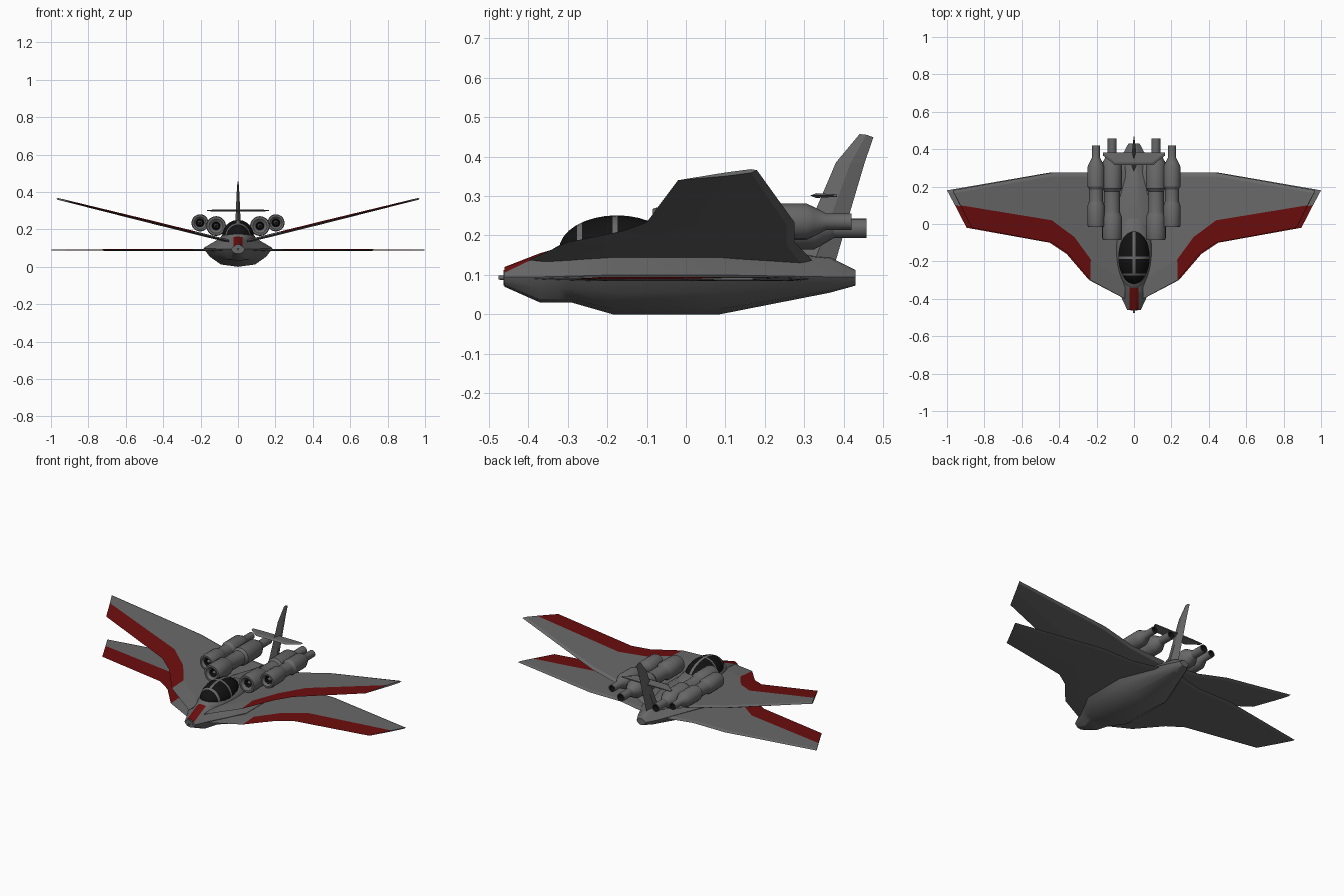
import bpy, bmesh, math
from mathutils import Vector

if "Cube" in bpy.data.objects:
    bpy.data.objects.remove(bpy.data.objects["Cube"])


def material(name, col):
    m = bpy.data.materials.new(name)
    m.diffuse_color = (*col, 1)
    m.use_nodes = True
    m.node_tree.nodes["Principled BSDF"].inputs["Base Color"].default_value = m.diffuse_color
    return m


GREY = material("hull grey", (0.14, 0.14, 0.14))
RED = material("stripe red", (0.15, 0.004, 0.004))
BLACK = material("glass black", (0.006, 0.006, 0.006))


def finish(bm, name, mats, smooth=30, mirror=False):
    bmesh.ops.recalc_face_normals(bm, faces=bm.faces)
    me = bpy.data.meshes.new(name)
    bm.to_mesh(me)
    bm.free()
    ob = bpy.data.objects.new(name, me)
    bpy.context.collection.objects.link(ob)
    for m in mats:
        me.materials.append(m)
    if smooth:
        bpy.context.view_layer.objects.active = ob
        ob.select_set(True)
        bpy.ops.object.shade_smooth_by_angle(angle=math.radians(smooth))
        ob.select_set(False)
    if mirror:
        ob.modifiers.new("mirror", 'MIRROR')
    return ob


def loft(rings, black_after=()):
    """Skin equal-length closed rings and cap both ends."""
    bm = bmesh.new()
    vs = [[bm.verts.new(p) for p in r] for r in rings]
    n = len(rings[0])
    for k, (a, b) in enumerate(zip(vs, vs[1:])):
        for i in range(n):
            f = bm.faces.new((a[i], a[(i + 1) % n], b[(i + 1) % n], b[i]))
            f.material_index = 1 if k in black_after else 0
    for end in (vs[0], vs[-1]):
        f = bm.faces.new(end)
        f.material_index = 1 if black_after and end is vs[0] or (black_after and end is vs[-1]) else 0
    return bm


def cut(bm, co, no):
    bmesh.ops.bisect_plane(bm, geom=bm.verts[:] + bm.edges[:] + bm.faces[:],
                           plane_co=co, plane_no=no)


# Fuselage: chined cross-sections (y, half width, bottom, chine z, top)
def hull_ring(y, w, bot, mid, top):
    half = [(0, top), (.3 * w, top - .08 * (top - mid)), (.55 * w, mid + .62 * (top - mid)),
            (w, mid), (.82 * w, mid - .45 * (mid - bot)), (.5 * w, bot + .13 * (mid - bot)), (0, bot)]
    pts = half + [(-x, z) for x, z in half[-2:0:-1]]
    return [(x, y, z) for x, z in pts]


bm = loft([hull_ring(*s) for s in [
    (-.46, .036, .07, .095, .12), (-.37, .078, .03, .095, .155), (-.29, .125, .03, .097, .178),
    (-.185, .185, 0, .1, .18), (.085, .185, 0, .1, .18),
    (.365, .065, .055, .095, .145), (.43, .03, .073, .095, .112)]])
for x in (-.025, .025):
    cut(bm, (x, 0, 0), (1, 0, 0))
cut(bm, (0, -.32, 0), (0, 1, 0))
bm.normal_update()
for f in bm.faces:
    c = f.calc_center_median()
    if c.y < -.32 and abs(c.x) < .025 and c.z > .11 and abs(f.normal.y) < .9:
        f.material_index = 1
finish(bm, "fuselage", [GREY, RED])


# Wings: sharp edged plan, painted leading strip on top
def wing(name, angle, z0, t):
    lead = [(.05, -.40), (.24, -.30), (.36, -.16), (.45, -.10), (.895, -.02)]
    inner = [(.05, -.30), (.24, -.19), (.33, -.07), (.455, .02), (.957, .10)]
    rear = [(.05, .29), (.24, .255), (.33, .255), (.455, .255), (.992, .165)]
    trail = [(.05, .32), (.24, .275), (.33, .275), (.45, .275), (1.0, .18)]
    bm = bmesh.new()
    ca, sa = math.cos(angle), math.sin(angle)

    def row(pts, h):
        out = []
        for i, (x, y) in enumerate(pts):
            z = h * (.6 if i == 4 else 1)
            out.append(bm.verts.new((x * ca - z * sa, y, z0 + x * sa + z * ca)))
        return out
    L, T = row(lead, 0), row(trail, 0)
    it, ib, rt, rb = row(inner, t), row(inner, -t), row(rear, t), row(rear, -t)
    for a, b, paint in ((L, it, 1), (it, rt, 0), (rt, T, 0), (T, rb, 0), (rb, ib, 0), (ib, L, 0)):
        for i in range(4):
            f = bm.faces.new((a[i], a[i + 1], b[i + 1], b[i]))
            f.material_index = paint if i > 0 else 0
    for i in (0, 4):
        bm.faces.new((L[i], it[i], rt[i], T[i], rb[i], ib[i]))
    finish(bm, name, [GREY, RED], smooth=0, mirror=True)


wing("lower_wings", 0, .09, .005)
wing("upper_wings", math.radians(13.9), .125, .008)


# Engines: lathed along y with recessed intake and open nozzle
def engine(name, x, z, R, f0, f1, b0, b1, n1):
    prof = [(.006, f0 + .01), (.012, f0 + .035), (.018, f0 + .04), (.022, f0 + .012),
            (R * .72, f0), (R * .93, f0), (R, f0 + .012), (R, f1 - .012), (R * .88, f1),
            (R * .8, f1 + .015), (R * .8, b0 - .015), (R, b0), (R, b1), (R * .8, b1 + .02),
            (R * .46, b1 + .05), (R * .46, n1), (R * .36, n1), (R * .32, n1 - .03)]
    rings = [[(x + r * math.cos(a), y, z + r * math.sin(a))
              for a in (2 * math.pi * i / 20 for i in range(20))] for r, y in prof]
    finish(loft(rings, black_after=(1, 2, 16)), name, [GREY, BLACK], mirror=True)


engine("inner_engines", .117, .218, .053, -.085, .05, .19, .325, .458)
engine("outer_engines", .203, .235, .046, -.015, .11, .2, .305, .42)


# Ellipsoid helper for cockpit parts
def ellipsoid(co, size, seg=24, ring=16):
    bm = bmesh.new()
    bmesh.ops.create_uvsphere(bm, u_segments=seg, v_segments=ring, radius=1)
    for v in bm.verts:
        x, y, z = v.co
        v.co = Vector((co[0] + x * size[0], co[1] + z * size[1], co[2] + y * size[2]))
    return bm


finish(ellipsoid((0, -.14, .14), (.097, .215, .066)), "cockpit_fairing", [GREY])

# Canopy: black glass with grey frame bars cut into the surface
bm = ellipsoid((0, -.175, .163), (.085, .147, .088))
for x in (-.007, .007):
    cut(bm, (x, 0, 0), (1, 0, 0))
bars = (-.27, -.18)
for y in bars:
    for d in (-.006, .006):
        cut(bm, (0, y + d, 0), (0, 1, 0))
for f in bm.faces:
    c = f.calc_center_median()
    framed = (abs(c.x) < .007 and c.y > -.27) or any(abs(c.y - y) < .006 for y in bars)
    f.material_index = 0 if framed else 1
finish(bm, "canopy", [GREY, BLACK], smooth=40)

# Tail fin and tailplane: diamond sections (station, front, back, half thickness)
fin = [(.12, .265, .375, .02), (.24, .318, .41, .014), (.385, .38, .453, .008), (.457, .44, .475, .003)]
finish(loft([[(0, a, z), (t, (a + b) / 2, z - .002), (0, b, z - (.008 if z > .4 else 0)),
              (-t, (a + b) / 2, z - .002)] for z, a, b, t in fin]), "tail_fin", [GREY], smooth=0)
plane = [(-.165, .365, .383, .003), (-.1, .315, .383, .006), (.1, .315, .383, .006), (.165, .365, .383, .003)]
finish(loft([[(x, a, .301), (x, a + .015, .301 + t), (x, b, .301 + t * .5), (x, b, .301 - t * .5),
              (x, a + .015, .301 - t)] for x, a, b, t in plane]), "tailplane", [GREY], smooth=0)

# Nose ring and probe
nose = [(.02, -.455), (.02, -.463), (.006, -.463), (.005, -.475)]
finish(loft([[(r * math.cos(i * math.pi / 6), y, .093 + r * math.sin(i * math.pi / 6))
              for i in range(12)] for r, y in nose]), "nose_probe", [GREY])
